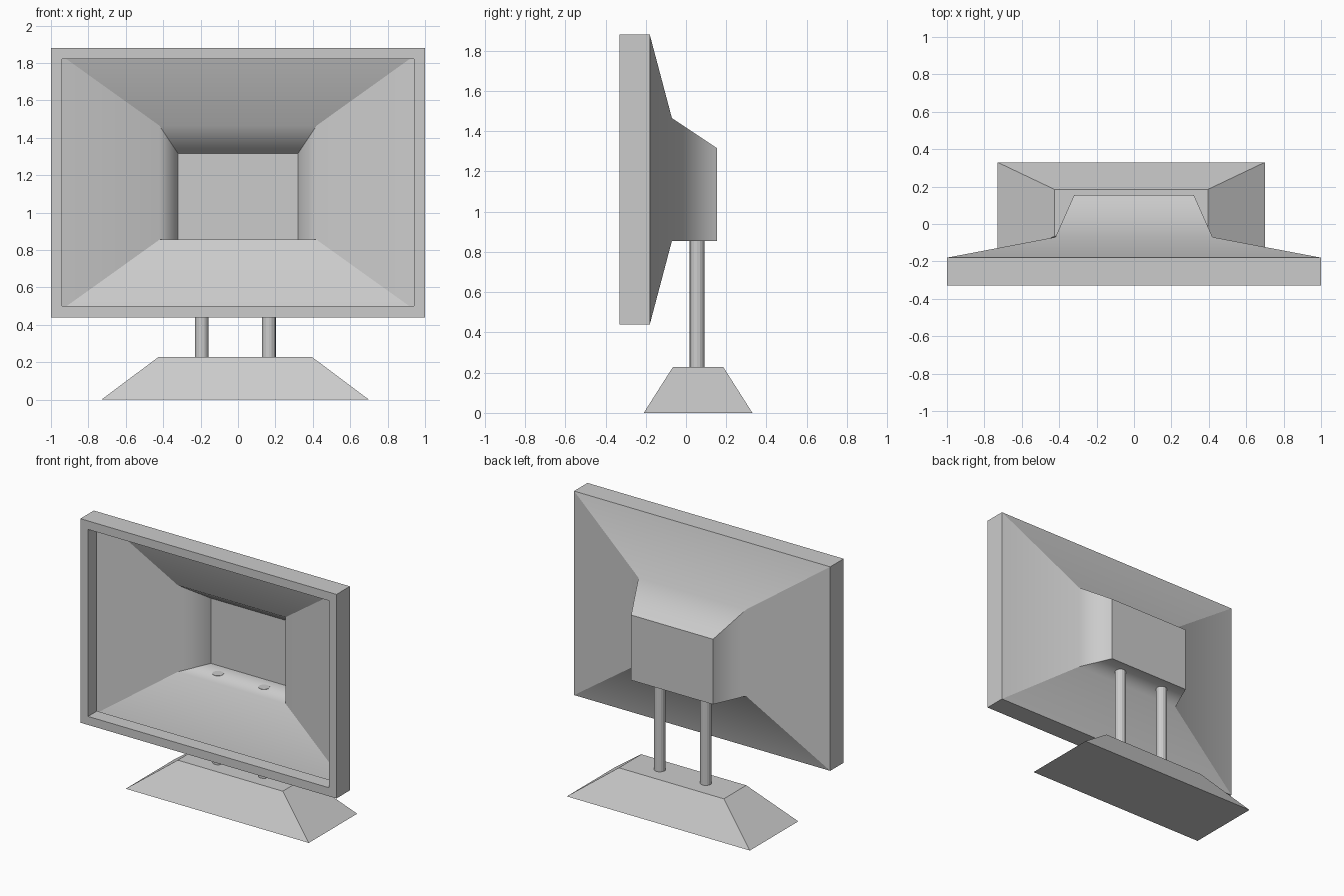
import bpy, bmesh, math

if "Cube" in bpy.data.objects:
    bpy.data.objects.remove(bpy.data.objects["Cube"])


def loft(name, loops, cap_start=False, cap_end=False, smooth_rings=()):
    """Skin a series of four-point rings; edges on smooth_rings stay soft."""
    bm = bmesh.new()
    rings = [[bm.verts.new(p) for p in loop] for loop in loops]
    for a, b in zip(rings, rings[1:]):
        for i in range(4):
            j = (i + 1) % 4
            bm.faces.new((a[i], a[j], b[j], b[i]))
    if cap_start:
        bm.faces.new(rings[0][::-1])
    if cap_end:
        bm.faces.new(rings[-1])
    bmesh.ops.recalc_face_normals(bm, faces=bm.faces)
    soft = [set(rings[i]) for i in smooth_rings]
    for e in bm.edges:
        e.smooth = any(set(e.verts) <= s for s in soft)
    for f in bm.faces:
        f.smooth = bool(soft)
    mesh = bpy.data.meshes.new(name)
    bm.to_mesh(mesh)
    bm.free()
    obj = bpy.data.objects.new(name, mesh)
    bpy.context.collection.objects.link(obj)
    return obj


def upright(hx, z0, z1, y):
    return [(-hx, y, z0), (hx, y, z0), (hx, y, z1), (-hx, y, z1)]


def level(x0, x1, y0, y1, z):
    return [(x0, y0, z), (x1, y0, z), (x1, y1, z), (x0, y1, z)]


# Hollow monitor housing: inner lip, bezel, side band, tapering back, rear panel
housing = loft("monitor_housing", [
    upright(0.94, 0.50, 1.82, -0.23),
    upright(0.94, 0.50, 1.82, -0.33),
    upright(1.00, 0.44, 1.88, -0.33),
    upright(1.00, 0.44, 1.88, -0.18),
    upright(0.42, 0.855, 1.465, -0.07),
    upright(0.32, 0.855, 1.315, 0.155),
], cap_end=True, smooth_rings=(4,))
weighted = housing.modifiers.new("weighted_normals", 'WEIGHTED_NORMAL')
weighted.keep_sharp = True

# Sloped foot
loft("stand_base", [
    level(-0.73, 0.70, -0.21, 0.33, 0.0),
    level(-0.425, 0.395, -0.065, 0.185, 0.228),
], cap_start=True, cap_end=True)

# Twin posts
for side, x in (("left", -0.194), ("right", 0.165)):
    z0, z1 = 0.22, 0.857
    bpy.ops.mesh.primitive_cylinder_add(
        vertices=16, radius=0.037, depth=z1 - z0,
        location=(x, 0.055, (z0 + z1) / 2))
    bpy.context.object.name = "stand_post_" + side
